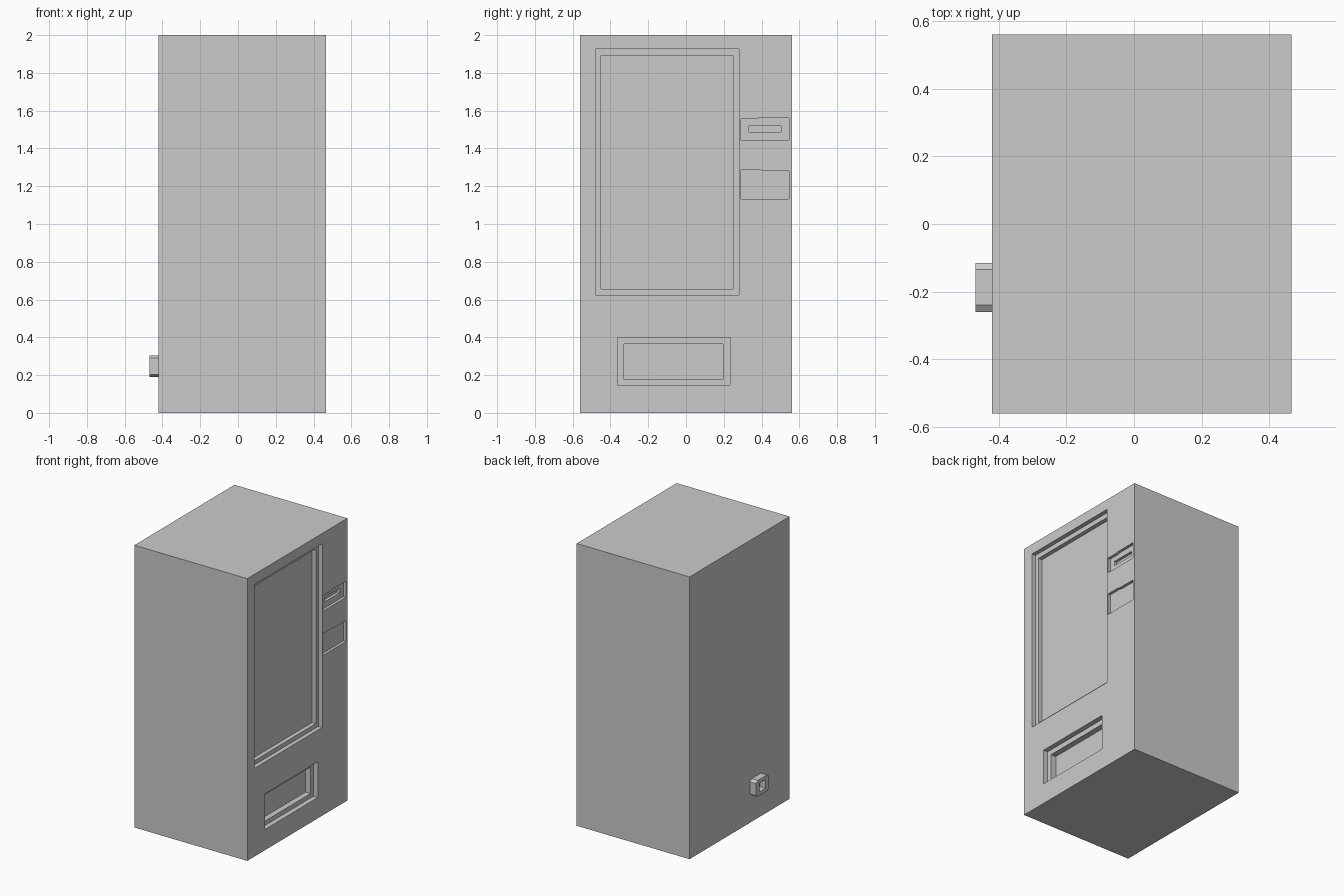
import bpy, bmesh

if "Cube" in bpy.data.objects:
    bpy.data.objects.remove(bpy.data.objects["Cube"])

FRONT = 0.465   # x of the display face
BACK = -0.42    # x of the rear face


def prism(name, outline, x0, x1):
    """Extrude a (y, z) outline from x0 to x1."""
    bm = bmesh.new()
    face = bm.faces.new([bm.verts.new((x0, y, z)) for y, z in outline])
    ext = bmesh.ops.extrude_face_region(bm, geom=[face])
    verts = [g for g in ext["geom"] if isinstance(g, bmesh.types.BMVert)]
    bmesh.ops.translate(bm, verts=verts, vec=(x1 - x0, 0, 0))
    bmesh.ops.recalc_face_normals(bm, faces=bm.faces)
    mesh = bpy.data.meshes.new(name)
    bm.to_mesh(mesh)
    bm.free()
    obj = bpy.data.objects.new(name, mesh)
    bpy.context.collection.objects.link(obj)
    return obj


def rect(y0, y1, z0, z1):
    return [(y0, z0), (y1, z0), (y1, z1), (y0, z1)]


def cut(target, outline, x0, x1):
    """Carve a prism out of the target and remove the cutter."""
    cutter = prism("cutter", outline, x0, x1)
    cutter.hide_render = True
    mod = target.modifiers.new("cut", "BOOLEAN")
    mod.operation = "DIFFERENCE"
    mod.solver = "EXACT"
    mod.object = cutter
    bpy.context.view_layer.objects.active = target
    bpy.ops.object.modifier_apply(modifier=mod.name)
    bpy.data.objects.remove(cutter)


# Cabinet
cabinet = prism("cabinet", rect(-0.56, 0.56, 0, 2), BACK, FRONT)

# Recesses, shallow step first: display window, delivery bay, note slot, keypad
note_panel = [(0.29, 1.445), (0.545, 1.445), (0.545, 1.56), (0.385, 1.56),
              (0.375, 1.555), (0.29, 1.555)]
key_panel = [(0.29, 1.132), (0.545, 1.132), (0.545, 1.28), (0.405, 1.28),
             (0.395, 1.286), (0.29, 1.286)]
recesses = [
    (rect(-0.48, 0.28, 0.625, 1.927), 0.03),
    (rect(-0.45, 0.25, 0.655, 1.892), 0.06),
    (rect(-0.362, 0.232, 0.147, 0.4), 0.035),
    (rect(-0.328, 0.197, 0.178, 0.364), 0.075),
    (note_panel, 0.02),
    (rect(0.333, 0.504, 1.488, 1.52), 0.04),
    (key_panel, 0.02),
]
for outline, depth in recesses:
    cut(cabinet, outline, FRONT - depth, FRONT + 0.1)

# Rear power inlet: chamfered block with a socket
y0, y1, z0, z1, cy, cz = -0.26, -0.115, 0.19, 0.305, 0.02, 0.014
inlet = prism("power_inlet", [
    (y0 + cy, z0), (y1 - cy, z0), (y1, z0 + cz), (y1, z1 - cz),
    (y1 - cy, z1), (y0 + cy, z1), (y0, z1 - cz), (y0, z0 + cz)],
    -0.468, BACK)
cut(inlet, rect(-0.223, -0.152, 0.217, 0.278), -0.6, BACK - 0.005)
